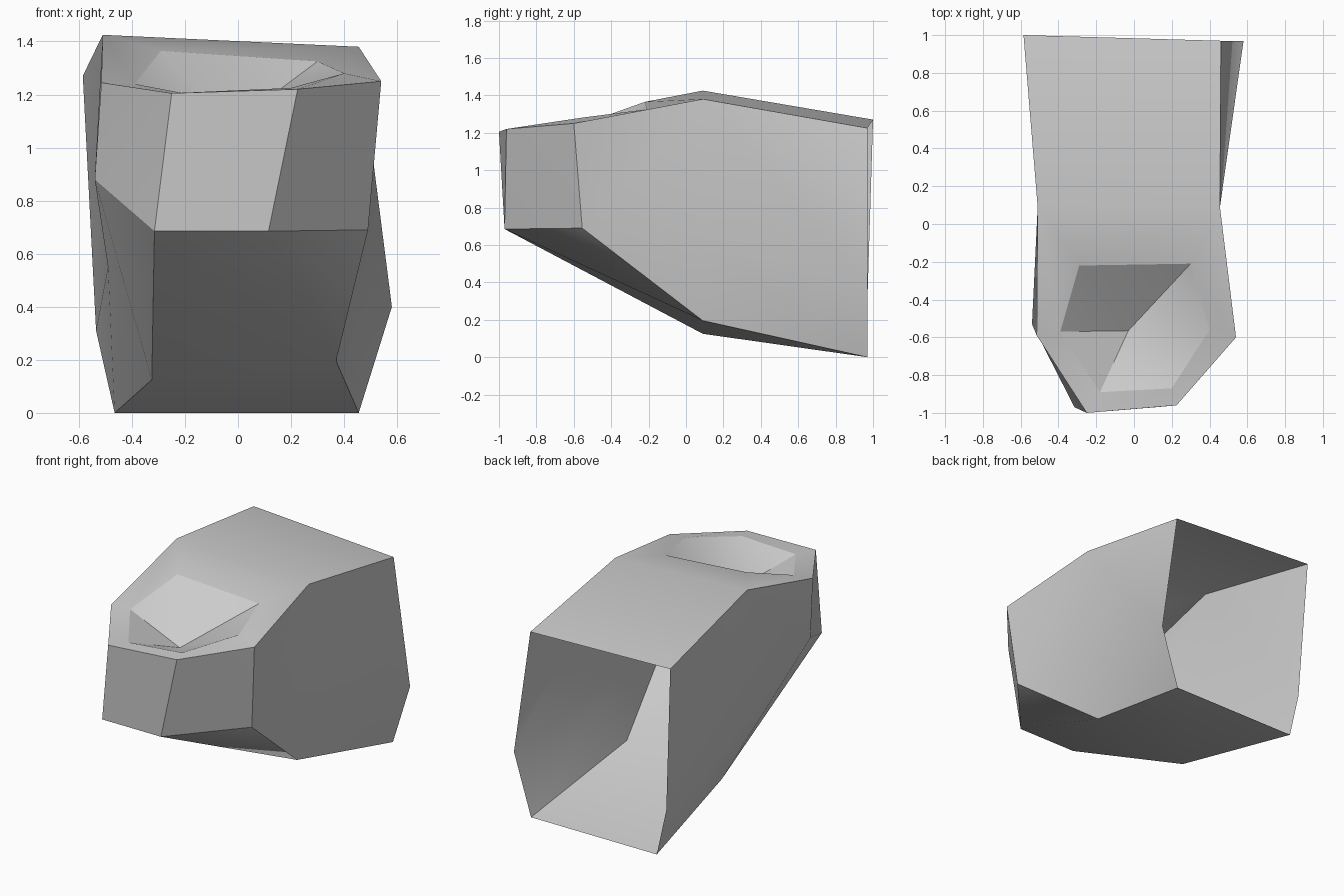
import bpy
import bmesh
import math

cube = bpy.data.objects.get("Cube")
if cube:
    bpy.data.objects.remove(cube, do_unlink=True)

# One plain grey for the whole shell
grey = bpy.data.materials.new("plain_grey")
grey.use_nodes = True
colour = (0.6, 0.6, 0.6, 1)
grey.diffuse_color = colour
grey.node_tree.nodes["Principled BSDF"].inputs["Base Color"].default_value = colour

bm = bmesh.new()
corner = {}


def add_corners(names, points):
    """Create one named corner per point."""
    for name, point in zip(names.split(), points):
        corner[name] = bm.verts.new(point)


def add_faces(*outlines):
    """Create one face per outline, written as corner names."""
    for outline in outlines:
        bm.faces.new([corner[name] for name in outline.split()])


# Open rear rim
add_corners("rim_top_r rim_top_l rim_mid_l rim_low_l rim_low_r rim_mid_r", [
    (-.585, 1, 1.27), (.46, .97, 1.225), (.58, .97, .4),
    (.455, .97, 0), (-.465, .97, 0), (-.535, .97, .31)])

# Middle section: top ridge, pinched waist and belly crease
add_corners("ridge_r ridge_l waist_l belly_l belly_r waist_r", [
    (-.51, .09, 1.425), (.455, .09, 1.38), (.44, .09, .6),
    (.37, .09, .195), (-.325, .09, .125), (-.49, .09, .55)])

# Blunt nose: upper corners, then lower corners
add_corners("brow_r tip_r tip_l brow_l", [
    (-.515, -.59, 1.245), (-.25, -1, 1.205), (.225, -.96, 1.22), (.54, -.6, 1.25)])
add_corners("cheek_r chin_r chin_l cheek_l", [
    (-.54, -.53, .88), (-.315, -.97, .685), (.115, -.97, .685), (.49, -.555, .69)])

# Shallow hollow in the top of the nose: edge loop and lowest point
add_corners("hollow_back_r hollow_side_r hollow_front_r "
            "hollow_front_l hollow_side_l hollow_back_l hollow_low", [
    (-.29, -.22, 1.365), (-.39, -.57, 1.24), (-.18, -.89, 1.2),
    (.2, -.87, 1.225), (.4, -.56, 1.28), (.3, -.21, 1.325), (-.03, -.565, 1.08)])

# Roof, underside and front of the nose
add_faces("rim_top_r ridge_r ridge_l rim_top_l",
          "belly_r rim_low_r rim_low_l belly_l",
          "chin_r belly_r belly_l chin_l",
          "tip_r chin_r chin_l tip_l")

# Each side: wall pinched in at the waist, then the bevelled nose facets
for s in ("_r", "_l"):
    for outline in ("ridge rim_top rim_mid", "ridge rim_mid waist",
                    "waist rim_mid rim_low", "waist rim_low belly",
                    "ridge waist cheek", "ridge cheek brow",
                    "waist belly cheek", "cheek belly chin",
                    "brow cheek tip", "tip cheek chin"):
        add_faces(" ".join(name + s for name in outline.split()))

# Band around the hollow, and the fan that sinks into it
outer = "ridge_r brow_r tip_r tip_l brow_l ridge_l".split()
inner = ["hollow_" + n for n in
         "back_r side_r front_r front_l side_l back_l".split()]
for i, name in enumerate(outer):
    j = (i + 1) % len(outer)
    add_faces(f"{name} {outer[j]} {inner[j]} {inner[i]}",
              f"{inner[i]} {inner[j]} hollow_low")

# Crisp rim on the hollow
for i, name in enumerate(inner):
    bm.edges.get((corner[name], corner[inner[i - 1]])).smooth = False

bmesh.ops.recalc_face_normals(bm, faces=bm.faces[:])
bm.faces.ensure_lookup_table()
if bm.faces[0].normal.z < 0:
    bmesh.ops.reverse_faces(bm, faces=bm.faces[:])

mesh = bpy.data.meshes.new("faceted_shell")
bm.to_mesh(mesh)
bm.free()
mesh.materials.append(grey)
shell = bpy.data.objects.new("faceted_shell", mesh)
bpy.context.collection.objects.link(shell)

# Soft shading across shallow bends, crisp outer edges
bpy.ops.object.select_all(action="DESELECT")
shell.select_set(True)
bpy.context.view_layer.objects.active = shell
bpy.ops.object.shade_smooth_by_angle(angle=math.radians(30))
